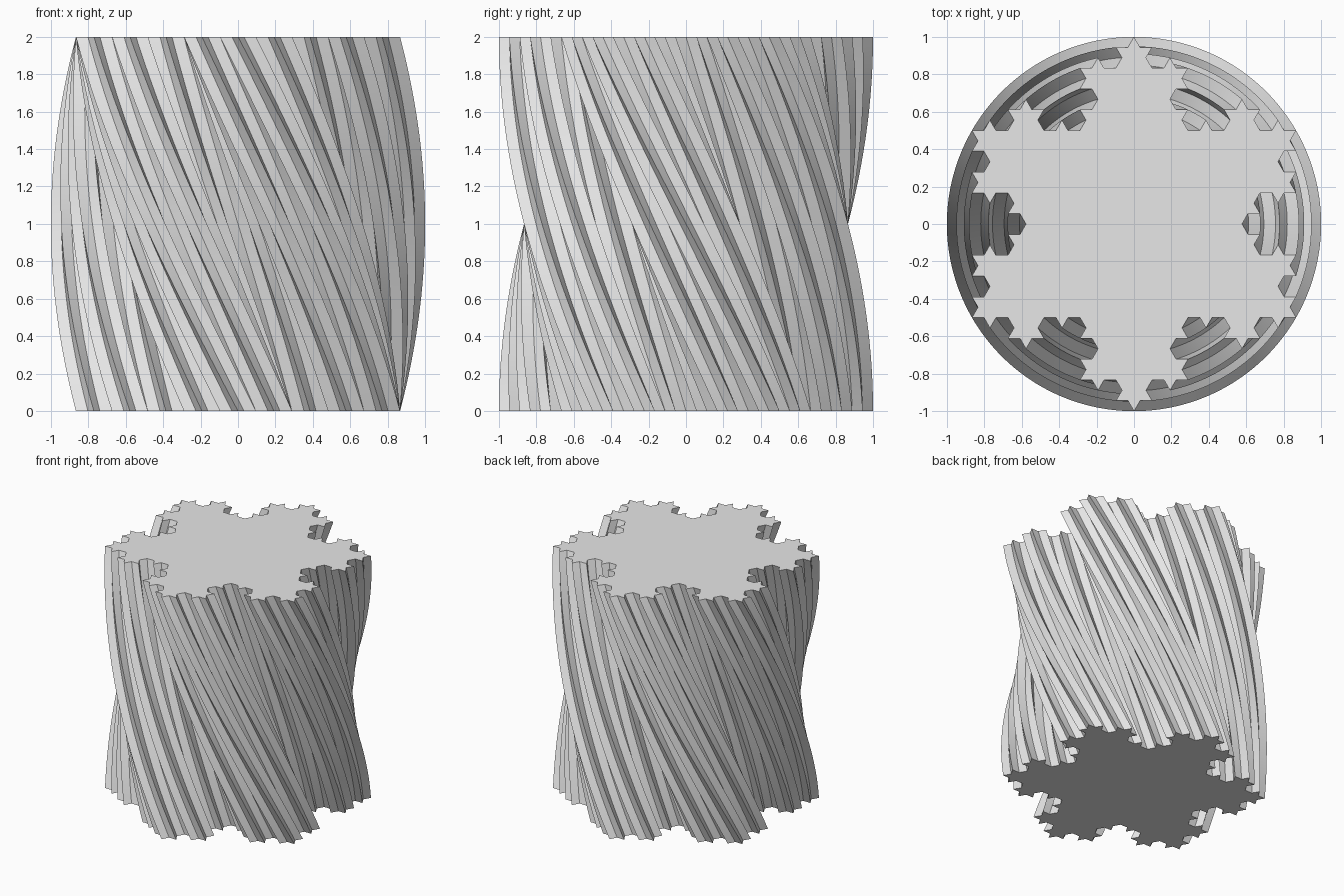
import bpy
import bmesh
import math
from mathutils import Vector, Matrix

LEVELS = 3                    # snowflake subdivisions
HEIGHT = 2.0
TWIST = -math.radians(60)     # clockwise from base to top
STEPS = 36

if "Cube" in bpy.data.objects:
    bpy.data.objects.remove(bpy.data.objects["Cube"], do_unlink=True)


def snowflake(levels):
    """Counter-clockwise snowflake outline with unit outer radius."""
    pts = [Vector((math.cos(a), math.sin(a)))
           for a in (math.radians(90 + 120 * i) for i in range(3))]
    outward = Matrix.Rotation(-math.pi / 3, 2)
    for _ in range(levels):
        finer = []
        for p, q in zip(pts, pts[1:] + pts[:1]):
            third = (q - p) / 3
            finer += [p, p + third, p + third + outward @ third, q - third]
        pts = finer
    return pts


# Grey material
grey = bpy.data.materials.new("light grey")
grey.use_nodes = True
colour = (0.8, 0.8, 0.8, 1.0)
grey.diffuse_color = colour
grey.node_tree.nodes["Principled BSDF"].inputs["Base Color"].default_value = colour

# Stacked, gradually turned outlines joined into a twisted column
outline = snowflake(LEVELS)
bm = bmesh.new()
rings = []
for s in range(STEPS + 1):
    t = s / STEPS
    turn = Matrix.Rotation(TWIST * t, 2)
    rings.append([bm.verts.new((*(turn @ p), HEIGHT * t)) for p in outline])
for low, high in zip(rings, rings[1:]):
    for i in range(len(outline)):
        j = (i + 1) % len(outline)
        bm.faces.new((low[i], low[j], high[j], high[i]))

# End caps
bm.faces.new(rings[0][::-1])
bm.faces.new(rings[-1])

mesh = bpy.data.meshes.new("twisted_snowflake_column")
bm.to_mesh(mesh)
bm.free()
mesh.materials.append(grey)
column = bpy.data.objects.new("twisted_snowflake_column", mesh)
bpy.context.collection.objects.link(column)

# Smooth along the twist, sharp at the ridges
bpy.ops.object.select_all(action="DESELECT")
column.select_set(True)
bpy.context.view_layer.objects.active = column
bpy.ops.object.shade_smooth_by_angle(angle=math.radians(30))
